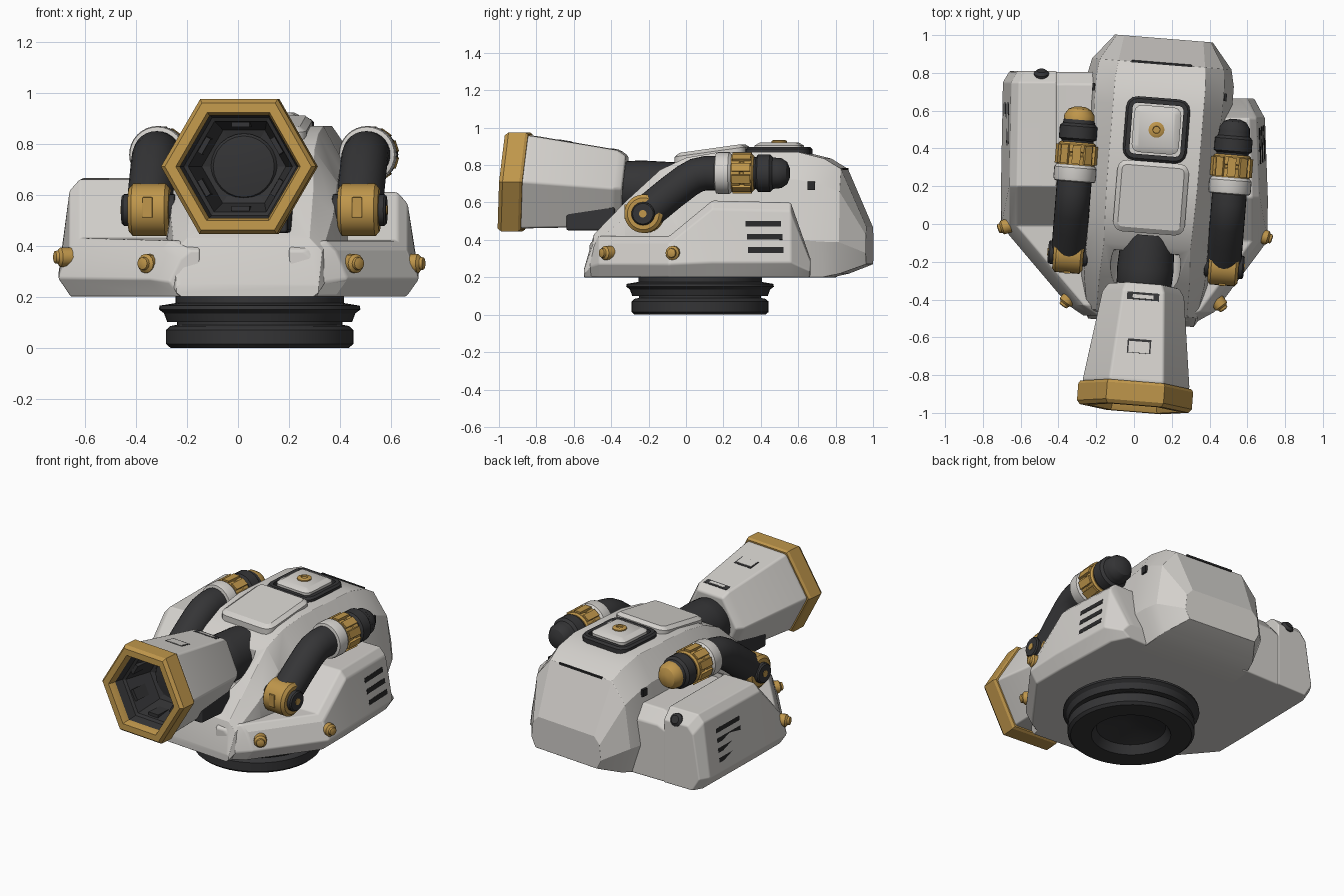
import bpy, bmesh, math
from mathutils import Vector, Matrix

if "Cube" in bpy.data.objects:
    bpy.data.objects.remove(bpy.data.objects["Cube"])


def material(name, r, g, b):
    m = bpy.data.materials.new(name)
    m.diffuse_color = (r, g, b, 1)
    m.use_nodes = True
    m.node_tree.nodes["Principled BSDF"].inputs["Base Color"].default_value = m.diffuse_color
    return m


WHITE = material("warm white", .66, .64, .61)
GOLD = material("gold", .52, .305, .07)
DARK = material("charcoal", .035, .035, .037)
BLACK = material("black recess", .022, .022, .023)

# the turret is turned a few degrees on its base; local y is close to world y
TURN = (Matrix.Translation((.085, .075, 0)) @ Matrix.Rotation(math.radians(-4.6), 4, 'Z')
        @ Matrix.Translation((0, -.075, 0)))
WORLD = Matrix.Identity(4)


def finish(name, bm, mat, frame=TURN, bevel=0, angle=32):
    bmesh.ops.recalc_face_normals(bm, faces=bm.faces)
    bm.transform(frame)
    me = bpy.data.meshes.new(name)
    bm.to_mesh(me)
    bm.free()
    me.materials.append(mat)
    me.polygons.foreach_set("use_smooth", [True] * len(me.polygons))
    me.set_sharp_from_angle(angle=math.radians(angle))
    ob = bpy.data.objects.new(name, me)
    bpy.context.collection.objects.link(ob)
    if bevel:
        b = ob.modifiers.new("bevel", 'BEVEL')
        b.width, b.segments, b.limit_method = bevel, 2, 'ANGLE'
        b.angle_limit = math.radians(25)
        b.harden_normals = True
    return ob


def loft(name, sections, mat, frame=TURN, bevel=0, caps=(True, True), angle=32):
    bm = bmesh.new()
    rings = [[bm.verts.new(p) for p in s] for s in sections]
    n = len(rings[0])
    for a, b in zip(rings, rings[1:]):
        for i in range(n):
            j = (i + 1) % n
            bm.faces.new((a[i], a[j], b[j], b[i]))
    if caps[0]:
        bm.faces.new(rings[0])
    if caps[1]:
        bm.faces.new(rings[-1])
    return finish(name, bm, mat, frame, bevel, angle)


def circle(c, axis, r, n):
    q = Vector(axis).to_track_quat('Z', 'X')
    return [Vector(c) + q @ Vector((r * math.cos(t), r * math.sin(t), 0))
            for t in (2 * math.pi * i / n for i in range(n))]


def lathe(name, profile, mat, origin, axis, n=32, frame=TURN):
    """profile: (radius, distance along axis)"""
    ax = Vector(axis).normalized()
    return loft(name, [circle(Vector(origin) + ax * h, ax, r, n) for r, h in profile], mat, frame)


def box(name, c, size, mat, frame=TURN, bevel=0, rot=None):
    bm = bmesh.new()
    bmesh.ops.create_cube(bm, size=1)
    bm.transform(Matrix.Diagonal((*size, 1)))
    if rot:
        bm.transform(rot)
    bm.transform(Matrix.Translation(c))
    return finish(name, bm, mat, frame, bevel)


def rounded_plate(name, y, half, corner, levels, mat, slope=0):
    """rounded square plate on the roof; levels: (inset, z)"""
    secs = []
    for inset, z in levels:
        ring = []
        for k in range(4):
            for a in (0, 30, 60, 90):
                t = math.radians(90 * k + a)
                sx, sy = ((1, 1), (-1, 1), (-1, -1), (1, -1))[k]
                px = sx * (half - corner) + (corner - inset) * math.cos(t)
                py = sy * (half - corner) + (corner - inset) * math.sin(t)
                ring.append((px, y + py, z + slope * py))
        secs.append(ring)
    return loft(name, secs, mat)


# turntable base
lathe("base_rings", [(.04, .09), (.2, .05), (.23, 0), (.35, 0), (.367, .015), (.367, .07), (.35, .085),
                     (.325, .09), (.325, .1), (.362, .1), (.375, .135), (.395, .15), (.392, .165),
                     (.33, .175), (.33, .23)], DARK, (.085, .075, 0), (0, 0, 1), 48, WORLD)

# hull: y, bottom, top, half widths from bottom to roof
HULL = [(-.525, .20, .25, .26, .28, .28, .26), (-.475, .20, .43, .27, .31, .29, .24),
        (-.30, .20, .61, .30, .35, .32, .24), (-.12, .20, .775, .32, .36, .32, .23),
        (.02, .20, .84, .325, .365, .32, .235), (.20, .20, .87, .33, .37, .32, .24),
        (.62, .20, .87, .33, .39, .34, .24),
        (.76, .20, .835, .33, .39, .34, .24), (.85, .22, .78, .31, .37, .33, .23),
        (.985, .27, .47, .23, .26, .25, .21)]
secs = []
for y, zb, zt, wb, wm, ws, wt in HULL:
    half = [(wb, zb), (wm, zb + .3 * (zt - zb)), (ws, zt - .22 * (zt - zb)), (wt, zt)]
    secs.append([(w, y, z) for w, z in half] + [(-w, y, z) for w, z in reversed(half)])
hull = loft("hull", secs, WHITE, angle=20)
cutter = lathe("barrel_notch_cutter", [(.185, 0), (.185, .65)], WHITE, (0, -.8, .68), (0, 1, 0))
cutter.hide_render = True
cutter.hide_viewport = True
cut = hull.modifiers.new("notch", 'BOOLEAN')
cut.operation, cut.object, cut.solver = 'DIFFERENCE', cutter, 'EXACT'
bev = hull.modifiers.new("bevel", 'BEVEL')
bev.width, bev.segments, bev.limit_method = .01, 1, 'ANGLE'

# rear slit and small side recesses
box("rear_slit", (0, .852, .779), (.32, .012, .012), BLACK)
for s in (-1, 1):
    box("side_recess", (s * .350, .70, .69), (.014, .04, .045), BLACK)

# roof panel and hatch
rounded_plate("roof_panel", .14, .19, .05, [(0, .82), (0, .87), (.025, .888)], WHITE, .14)
rounded_plate("hatch_rim", .50, .17, .06, [(0, .85), (0, .885), (.012, .897), (.035, .897), (.035, .86)], DARK)
rounded_plate("hatch", .50, .125, .04, [(0, .86), (0, .905), (.03, .922)], WHITE)
lathe("hatch_knob", [(.042, 0), (.042, .012), (.03, .018), (.02, .018), (.018, .01)], GOLD,
      (0, .5, .917), (0, 0, 1), 20)


# barrel, hexagonal and pitched slightly up
def hexagon(y, r, cz=.71, squash=1.0):
    pts = []
    for i in range(6):
        t = math.pi / 3 * i
        z = cz + r * squash * math.sin(t)
        pts.append((r * math.cos(t), y + .077 * (z - .71), z))
    return pts


loft("barrel", [hexagon(-.87, .28), hexagon(-.85, .287), hexagon(-.37, .22, .675, 1.07),
                hexagon(-.325, .19, .675, 1.05)], WHITE, bevel=.012, caps=(False, True))
loft("muzzle_ring", [hexagon(-.855, .27), hexagon(-.855, .295), hexagon(-.87, .305), hexagon(-.96, .305),
                     hexagon(-.98, .288), hexagon(-.98, .245), hexagon(-.955, .235), hexagon(-.935, .232)], GOLD,
     caps=(False, False), angle=20)
loft("muzzle_bore", [hexagon(-.95, .238), hexagon(-.88, .222), hexagon(-.87, .205), hexagon(-.70, .165),
                     hexagon(-.69, .135)], DARK, caps=(False, True), angle=20)
for i in range(6):
    t = math.pi / 3 * (i + .5)
    box("bore_rib", (.165 * math.cos(t), -.80, .71 + .165 * math.sin(t)), (.07, .14, .02), DARK,
        rot=Matrix.Rotation(-t + math.pi / 2, 4, 'Y'))
lathe("bore_lens", [(.13, 0), (.12, -.012), (.06, -.02)], DARK, (0, -.692, .71), (0, 1, 0), 24)
tilt = Matrix.Rotation(-.165, 4, 'X')
box("barrel_slot", (0, -.385, .880), (.17, .04, .01), DARK, rot=tilt)
box("barrel_slot_plate", (0, -.387, .882), (.11, .02, .01), WHITE, rot=tilt)
box("barrel_window", (0, -.65, .925), (.125, .075, .01), DARK, rot=tilt)
box("barrel_window_plate", (0, -.655, .9275), (.11, .06, .01), WHITE, rot=tilt)
box("barrel_underbox", (0, -.50, .515), (.33, .26, .13), DARK, bevel=.012)
lathe("barrel_neck", [(.13, 0), (.145, .03), (.15, .12), (.14, .3)], DARK, (0, -.36, .675), (0, 1, 0))


# side pods: y, outer x, top, inner x
def pod(name, side, rows, bevel=.01):
    secs = []
    for y, xo, zt, inner in rows:
        k = min(1, (zt - .2) / .25)
        secs.append([(side * x, y, z) for x, z in (
            (inner, .2), (xo - .05, .2), (xo, .2 + .08 * k), (xo - .045, zt - .045 * k),
            (xo - .085, zt), (inner, zt))])
    loft(name, secs, WHITE, WORLD, bevel, angle=20)


pod("right_pod", 1, [(-.515, .34, .38, .2), (-.465, .43, .42, .2), (-.09, .71, .42, .2),
                     (.14, .71, .61, .2), (.56, .695, .60, .2), (.665, .64, .30, .2)])
pod("left_pod", -1, [(-.485, .27, .38, .15), (-.43, .35, .42, .15), (-.01, .705, .43, .15),
                     (.2, .705, .66, .15), (.21, .705, .66, .41), (.75, .695, .665, .41),
                     (.81, .66, .60, .41)])
# block between the left pod and the hull
loft("left_filler", [[(x, y, z) for x, z in ((-.15, .2), (-.43, .2), (-.43, zt), (-.36, zt + .03), (-.15, zt + .03))]
                     for y, zt in ((.1, .50), (.2, .60), (.74, .60), (.805, .52))],
     WHITE, WORLD, .01, angle=20)

# vents
for z in (.345, .415, .485):
    box("right_vent", (.695 - .045 * (z - .28) / .285, .42 + (.415 - z) * .1, z), (.012, .19, .03), BLACK, WORLD,
        rot=Matrix.Rotation(.03, 4, 'Z') @ Matrix.Rotation(-.16, 4, 'Y'))
for z in (.35, .41, .47, .53):
    box("left_vent", (-(.693 - .045 * (z - .28) / .34), .53, z), (.012, .23, .028), BLACK, WORLD,
        rot=Matrix.Rotation(-.018, 4, 'Z') @ Matrix.Rotation(.13, 4, 'Y'))

# bolts
BOLT = [(.038, -.03), (.038, .012), (.026, .022), (.024, .034), (.012, .038)]
for p, d in [((.455, -.425, .33), (.6, -.8, 0)), ((.695, -.07, .33), (1, -.3, 0)),
             ((-.355, -.405, .33), (-.6, -.8, 0)), ((-.685, -.015, .355), (-1, -.3, 0))]:
    lathe("pod_bolt", BOLT, GOLD, p, d, 12, WORLD)
lathe("rear_knob", [(.04, -.02), (.04, .015), (.025, .03)], DARK, (-.49, .785, .61), (0, 1, .5), 16, WORLD)

# hoses with joints, one per side
for s, side in ((1, "right"), (-1, "left")):
    x = s * .412
    path = [(-.16, .56), (-.05, .65), (.04, .718), (.09, .746), (.14, .757), (.22, .757)]
    rings = []
    for i, (y, z) in enumerate(path):
        a, b = path[max(i - 1, 0)], path[min(i + 1, len(path) - 1)]
        rings.append(circle((x, y, z), (0, b[0] - a[0], b[1] - a[1]), .092, 28))
    loft(side + "_hose", rings, DARK)
    # lower pivot
    lathe(side + "_pivot", [(.085, -.08), (.103, -.065), (.103, .065), (.085, .08)], GOLD,
          (x, -.19, .54), (1, 0, 0), 28)
    lathe(side + "_pivot_sleeve", [(.08, 0), (.084, .13)], GOLD, (x, -.19, .54), (0, .77, .64), 28)
    box(side + "_pivot_plate", (x, -.290, .55), (.04, .012, .08), GOLD, bevel=.004)
    lathe(side + "_pivot_discs", [(.055, -.108), (.062, -.1), (.062, .1), (.055, .108)], DARK,
          (x, -.19, .54), (1, 0, 0), 24)
    lathe(side + "_pivot_pin", [(.02, -.112), (.02, .112)], GOLD, (x, -.19, .54), (1, 0, 0), 16)
    # collars and end cap
    o, ax = (x, 0, .757), (0, 1, 0)
    lathe(side + "_white_collar", [(.09, .19), (.108, .195), (.112, .21), (.112, .265), (.1, .28)], WHITE, o, ax)
    lathe(side + "_gold_collar", [(.09, .275), (.1, .28), (.1, .325), (.094, .33), (.094, .345), (.1, .35),
                                  (.1, .39), (.09, .4)], GOLD, o, ax)
    for i in range(10):
        t = 2 * math.pi * i / 10
        box(side + "_collar_lug", (x + .1 * math.sin(t), .335, .757 + .1 * math.cos(t)), (.045, .1, .02), GOLD,
            rot=Matrix.Rotation(t, 4, 'Y'))
    lathe(side + "_end_cap", [(.085, .39), (.085, .41), (.1, .42), (.1, .485), (.085, .5), (.08, .53)], DARK, o, ax)
    lathe(side + "_end_dome", [(.082, .52), (.08, .545), (.06, .575), (.025, .59)],
          DARK if s > 0 else GOLD, o, ax)
